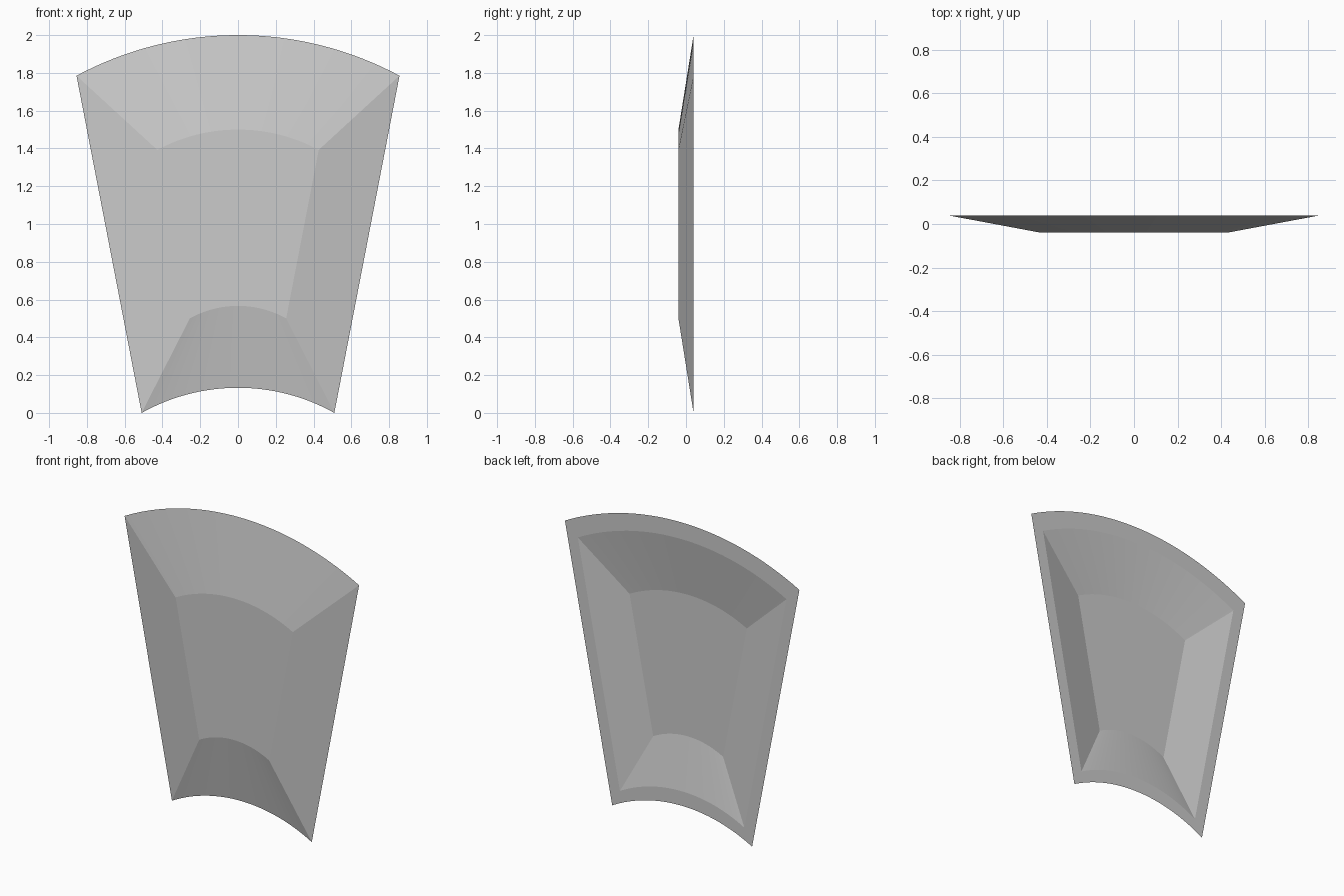
import bpy, bmesh, math

if "Cube" in bpy.data.objects:
    bpy.data.objects.remove(bpy.data.objects["Cube"])

SEGMENTS = 32
CENTRE_Z = 1.0


def arc(half_width, end_z, apex_z):
    """Circular arc from left to right through the apex."""
    sag = apex_z - end_z
    radius = (half_width ** 2 + sag ** 2) / (2 * sag)
    sweep = math.asin(half_width / radius)
    angles = [sweep * (2 * i / SEGMENTS - 1) for i in range(SEGMENTS + 1)]
    return [(radius * math.sin(a), apex_z - radius + radius * math.cos(a)) for a in angles]


# Outline: curved top and bottom edges, straight tapering sides
outline = arc(0.855, 1.785, 2.0) + arc(0.51, 0.0, 0.133)[::-1]
count = len(outline)

bm = bmesh.new()


def ring(scale, y):
    return [bm.verts.new((x * scale, y, CENTRE_Z + (z - CENTRE_Z) * scale)) for x, z in outline]


def bridge(a, b):
    for i in range(count):
        j = (i + 1) % count
        bm.faces.new((a[i], a[j], b[j], b[i]))


def cap(loop):
    for i in range(SEGMENTS):
        bm.faces.new((loop[i], loop[i + 1], loop[count - 2 - i], loop[count - 1 - i]))


# Raised front, sloped border, flat back rim, hollow back
rings = [ring(0.5, -0.04), ring(1.0, 0.04), ring(0.89, 0.04), ring(0.5, -0.0225)]
for a, b in zip(rings, rings[1:]):
    bridge(a, b)
cap(rings[0])
cap(rings[-1])
bmesh.ops.recalc_face_normals(bm, faces=bm.faces[:])

mesh = bpy.data.meshes.new("curved_panel")
bm.to_mesh(mesh)
bm.free()
panel = bpy.data.objects.new("curved_panel", mesh)
bpy.context.collection.objects.link(panel)

# Smooth the curved slopes but keep the shallow bevel edges crisp
bpy.context.view_layer.objects.active = panel
panel.select_set(True)
bpy.ops.object.shade_smooth_by_angle(angle=math.radians(5))
